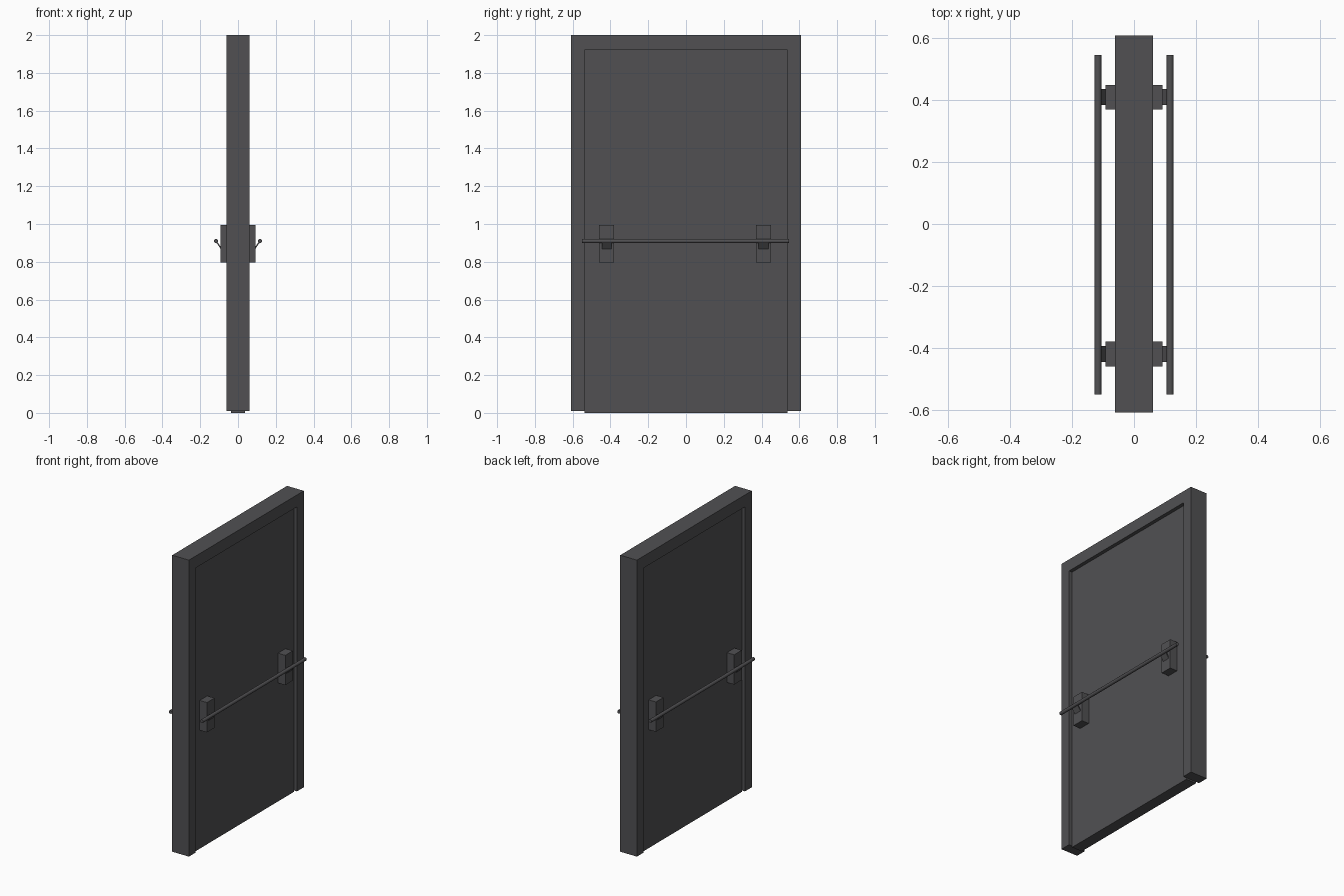
import bpy, bmesh, math
from mathutils import Matrix

if "Cube" in bpy.data.objects:
    bpy.data.objects.remove(bpy.data.objects["Cube"])

metal = bpy.data.materials.new("dark grey metal")
metal.diffuse_color = (0.082, 0.081, 0.086, 1)
metal.use_nodes = True
metal.node_tree.nodes["Principled BSDF"].inputs["Base Color"].default_value = metal.diffuse_color


def finish(name, bm):
    bmesh.ops.recalc_face_normals(bm, faces=bm.faces)
    me = bpy.data.meshes.new(name)
    bm.to_mesh(me)
    bm.free()
    me.materials.append(metal)
    ob = bpy.data.objects.new(name, me)
    bpy.context.collection.objects.link(ob)
    return ob


def prism(name, pts, axis, lo, hi):
    """Extrude a 2D profile along x (profile in y,z) or y (profile in x,z)."""
    bm = bmesh.new()
    place = (lambda p: (lo, p[0], p[1])) if axis == 'x' else (lambda p: (p[0], lo, p[1]))
    face = bm.faces.new([bm.verts.new(place(p)) for p in pts])
    ext = bmesh.ops.extrude_face_region(bm, geom=[face])
    verts = [g for g in ext['geom'] if isinstance(g, bmesh.types.BMVert)]
    d = hi - lo
    bmesh.ops.translate(bm, verts=verts, vec=(d, 0, 0) if axis == 'x' else (0, d, 0))
    return finish(name, bm)


def rect(a0, a1, b0, b1):
    return [(a0, b0), (a1, b0), (a1, b1), (a0, b1)]


# door frame: two jambs and a head, open at the floor
prism("door_frame", [(-0.609, 0.01), (-0.609, 2.0), (0.609, 2.0), (0.609, 0.01),
                     (0.537, 0.01), (0.537, 1.92), (-0.537, 1.92), (-0.537, 0.01)],
      'x', -0.062, 0.062)

# recessed door leaf
prism("door_leaf", rect(-0.537, 0.537, 0.0, 1.92), 'x', -0.038, 0.038)

# push bar set on each face
for s, side in ((1, "right"), (-1, "left")):
    for y, end in ((0.41, "rear"), (-0.42, "front")):
        prism(f"bar_housing_{side}_{end}",
              rect(s * 0.038, s * 0.092, 0.795, 0.995), 'y', y - 0.04, y + 0.04)
        # thin slanted arm from housing to bar
        prism(f"bar_arm_{side}_{end}",
              [(s * 0.088, 0.863), (s * 0.119, 0.907), (s * 0.114, 0.912), (s * 0.083, 0.867)],
              'y', y - 0.026, y + 0.026)
    bm = bmesh.new()
    bmesh.ops.create_cone(bm, cap_ends=True, segments=12, radius1=0.0115, radius2=0.0115,
                          depth=1.097,
                          matrix=Matrix.Translation((s * 0.1165, -0.002, 0.91))
                          @ Matrix.Rotation(math.radians(90), 4, 'X'))
    bar = finish(f"push_bar_{side}", bm)
    bpy.ops.object.select_all(action='DESELECT')
    bar.select_set(True)
    bpy.context.view_layer.objects.active = bar
    bpy.ops.object.shade_smooth_by_angle(angle=math.radians(40))
